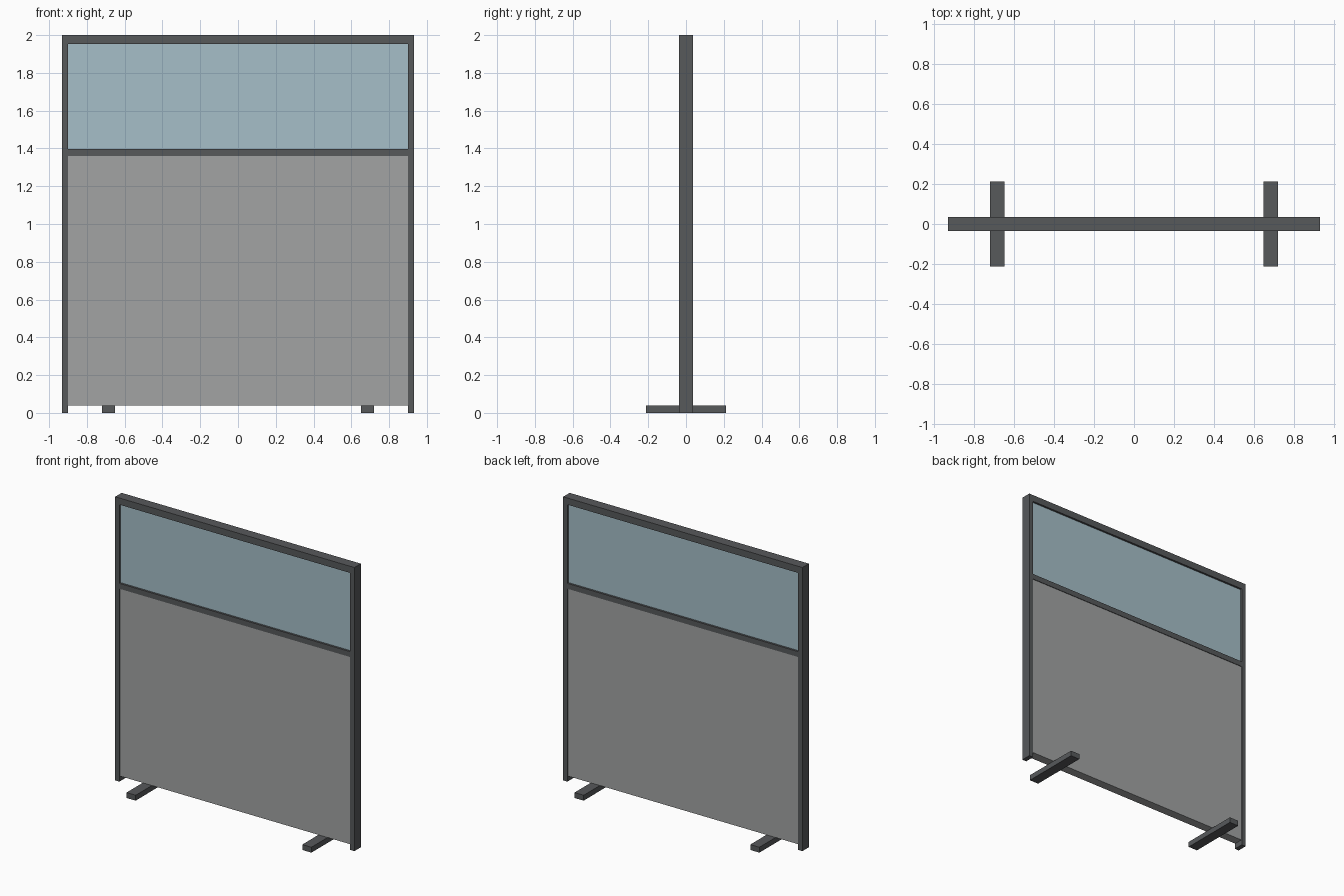
import bpy

if "Cube" in bpy.data.objects:
    bpy.data.objects.remove(bpy.data.objects["Cube"])


def material(name, rgb):
    m = bpy.data.materials.new(name)
    m.diffuse_color = (*rgb, 1.0)
    m.use_nodes = True
    m.node_tree.nodes["Principled BSDF"].inputs["Base Color"].default_value = m.diffuse_color
    return m


def box(name, x, y, z, mat):
    """Box spanning the given (min, max) ranges."""
    spans = (x, y, z)
    bpy.ops.mesh.primitive_cube_add(size=1, location=[(a + b) / 2 for a, b in spans])
    ob = bpy.context.object
    ob.name = name
    ob.scale = [b - a for a, b in spans]
    bpy.ops.object.transform_apply(location=False, rotation=False, scale=True)
    ob.data.materials.append(mat)
    return ob


metal = material("dark grey metal", (0.095, 0.1, 0.105))
fabric = material("mid grey panel", (0.36, 0.37, 0.37))
glass = material("pale blue glass", (0.38, 0.52, 0.58))

W, IN, D = 0.933, 0.9, 0.036      # outer half width, inner half width, half depth

# Frame: two posts, top rail and middle rail
for side, s in (("left", -1), ("right", 1)):
    box(side + "_post", sorted((s * IN, s * W)), (-D, D), (0, 1.953), metal)
    # Foot bar running front to back under the panel
    box(side + "_foot", sorted((s * 0.65, s * 0.721)), (-0.212, 0.212), (0, 0.038), metal)
box("top_rail", (-W, W), (-D, D), (1.953, 2.0), metal)
box("middle_rail", (-IN, IN), (-D, D), (1.36, 1.398), metal)

# Infill: solid lower panel and recessed window
box("lower_panel", (-IN, IN), (-0.032, 0.032), (0.038, 1.36), fabric)
box("window_pane", (-IN, IN), (-0.022, 0.022), (1.398, 1.953), glass)
